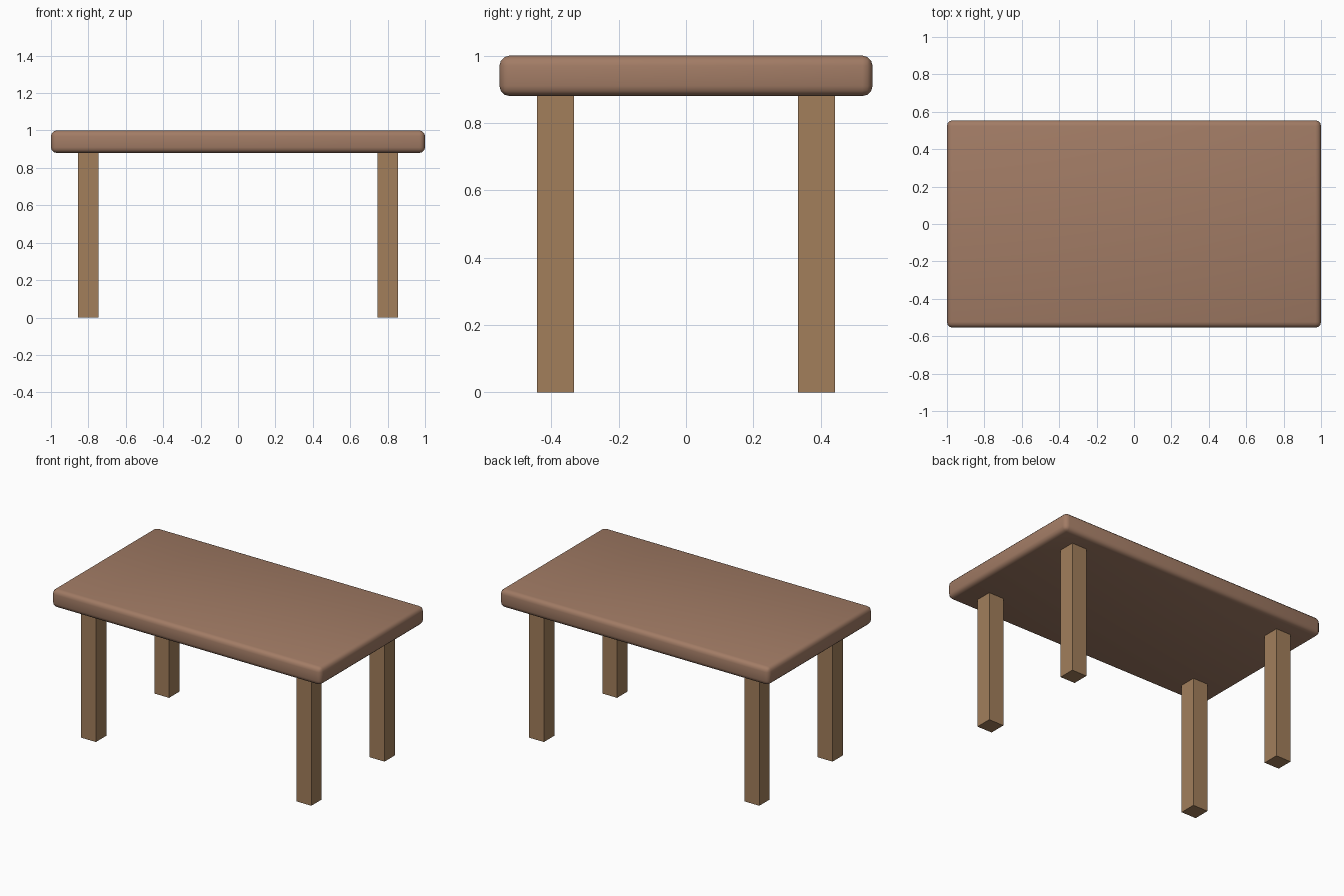
import bpy

if "Cube" in bpy.data.objects:
    bpy.data.objects.remove(bpy.data.objects["Cube"])


def material(name, rgb):
    m = bpy.data.materials.new(name)
    m.diffuse_color = (*rgb, 1.0)
    m.use_nodes = True
    m.node_tree.nodes["Principled BSDF"].inputs["Base Color"].default_value = m.diffuse_color
    return m


def box(name, center, size, mat):
    bpy.ops.mesh.primitive_cube_add(size=1, location=center)
    ob = bpy.context.object
    ob.name = name
    ob.scale = size
    bpy.ops.object.transform_apply(location=False, rotation=False, scale=True)
    ob.data.materials.append(mat)
    return ob


top_wood = material("top_wood", (0.36, 0.20, 0.13))
leg_wood = material("leg_wood", (0.36, 0.21, 0.105))

UNDER = 0.88   # height of the tabletop underside
LEG = 0.11     # leg thickness

# Tabletop with rounded edges
top = box("tabletop", (0, 0, (1 + UNDER) / 2), (2.0, 1.108, 1 - UNDER), top_wood)
bevel = top.modifiers.new("rounded_edges", 'BEVEL')
bevel.width = 0.03
bevel.segments = 3
bpy.ops.object.modifier_apply(modifier=bevel.name)
bpy.ops.object.shade_smooth_by_angle()

# Four square legs
for y_name, y in (("front", -0.388), ("back", 0.388)):
    for x_name, x in (("left", -0.80), ("right", 0.80)):
        box(f"{y_name}_{x_name}_leg", (x, y, UNDER / 2), (LEG, LEG, UNDER), leg_wood)
